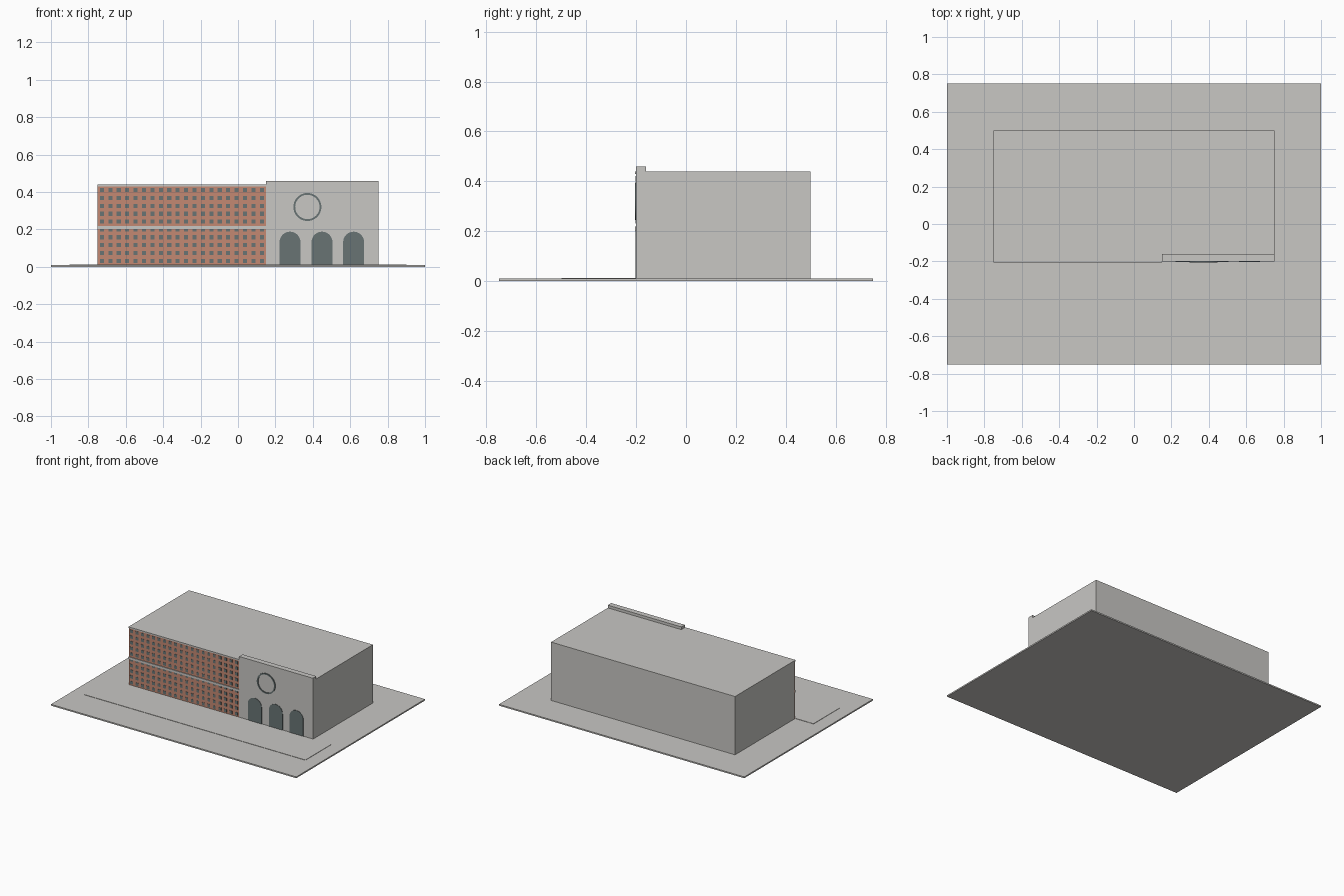
import bpy, bmesh, math

cube = bpy.data.objects.get("Cube")
if cube:
    bpy.data.objects.remove(cube, do_unlink=True)


def material(name, rgb):
    m = bpy.data.materials.new(name)
    m.use_nodes = True
    m.diffuse_color = (*rgb, 1)
    m.node_tree.nodes["Principled BSDF"].inputs["Base Color"].default_value = (*rgb, 1)
    return m


STONE = material("pale stone", (0.58, 0.57, 0.55))
BRICK = material("brick", (0.55, 0.25, 0.17))
GLASS = material("slate glass", (0.14, 0.175, 0.175))


def finish(name, bm, mat):
    bmesh.ops.recalc_face_normals(bm, faces=bm.faces)
    mesh = bpy.data.meshes.new(name)
    bm.to_mesh(mesh)
    bm.free()
    mesh.materials.append(mat)
    obj = bpy.data.objects.new(name, mesh)
    bpy.context.collection.objects.link(obj)
    return obj


def add_box(bm, x0, x1, y0, y1, z0, z1):
    verts = bmesh.ops.create_cube(bm, size=1)["verts"]
    for v in verts:
        v.co = ((x0 + x1) / 2 + v.co.x * (x1 - x0),
                (y0 + y1) / 2 + v.co.y * (y1 - y0),
                (z0 + z1) / 2 + v.co.z * (z1 - z0))


def box(name, mat, *bounds):
    bm = bmesh.new()
    add_box(bm, *bounds)
    return finish(name, bm, mat)


def extrude_front(bm, faces, depth):
    result = bmesh.ops.extrude_face_region(bm, geom=faces)
    for v in result["geom"]:
        if isinstance(v, bmesh.types.BMVert):
            v.co.y -= depth


FRONT = -0.2
BASE = 0.01
SPLIT = 0.15

# Ground and forecourt
box("ground_slab", STONE, -1, 1, -0.75, 0.75, 0, BASE)
box("forecourt", STONE, -0.9, 0.9, -0.5, FRONT, BASE / 2, 0.0125)

# Main block and entrance parapet
box("main_block", STONE, -0.75, 0.75, FRONT + 0.01, 0.5, BASE, 0.44)
box("entrance_front", STONE, SPLIT, 0.75, FRONT, -0.16, BASE, 0.46)

# Brick wing with stone bands
box("brick_wall", BRICK, -0.75, SPLIT, FRONT, FRONT + 0.01, BASE, 0.43)
box("cornice", STONE, -0.75, SPLIT, FRONT - 0.005, FRONT + 0.01, 0.43, 0.44)
box("middle_band", STONE, -0.75, SPLIT, FRONT - 0.005, FRONT, 0.203, 0.219)

# Window grid
bm = bmesh.new()
half = 0.011
for column in range(20):
    for row in range(10):
        x = -0.7275 + 0.045 * column
        z = 0.032 + 0.042 * row
        add_box(bm, x - half, x + half, FRONT - 0.002, FRONT, z - half, z + half)
finish("windows", bm, GLASS)

# Arched doorways
radius, spring = 0.056, 0.132
for number, x in enumerate((0.278, 0.449, 0.618), 1):
    bm = bmesh.new()
    outline = [(x + radius, BASE)]
    for i in range(17):
        a = math.pi * i / 16
        outline.append((x + radius * math.cos(a), spring + radius * math.sin(a)))
    outline.append((x - radius, BASE))
    face = bm.faces.new([bm.verts.new((px, FRONT, pz)) for px, pz in outline])
    extrude_front(bm, [face], 0.003)
    finish(f"arched_doorway_{number}", bm, GLASS)

# Round wall ring
bm = bmesh.new()
loops = []
for r in (0.065, 0.075):
    loops.append([bm.verts.new((0.371 + r * math.cos(math.tau * i / 48), FRONT,
                                0.32 + r * math.sin(math.tau * i / 48)))
                  for i in range(48)])
inner, outer = loops
faces = [bm.faces.new((inner[i - 1], outer[i - 1], outer[i], inner[i])) for i in range(48)]
extrude_front(bm, faces, 0.005)
finish("round_ring", bm, GLASS)
